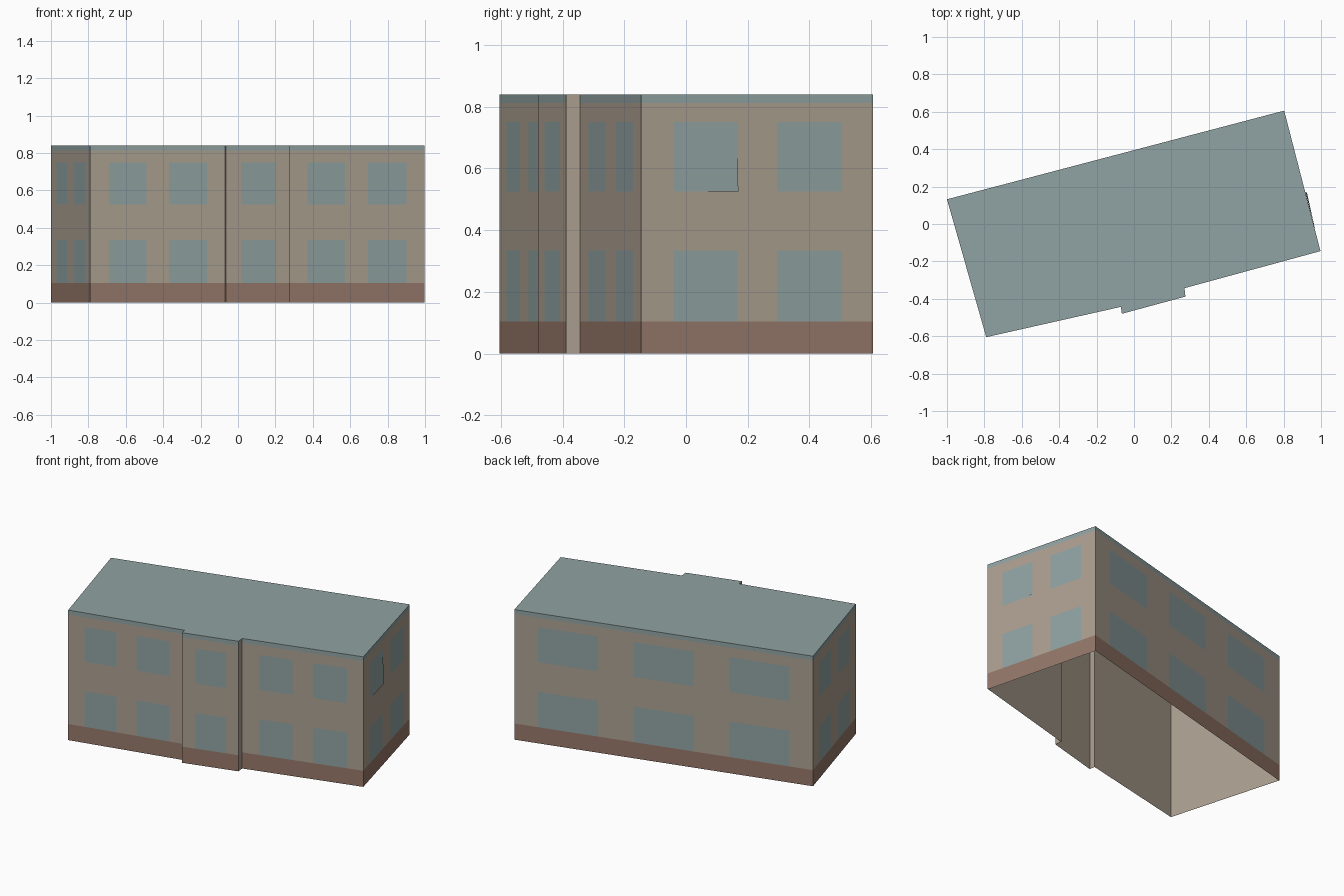
import bpy
import bmesh
from mathutils import Vector

cube = bpy.data.objects.get("Cube")
if cube:
    bpy.data.objects.remove(cube, do_unlink=True)


def make_material(name, rgb):
    mat = bpy.data.materials.new(name)
    mat.use_nodes = True
    mat.diffuse_color = (*rgb, 1)
    mat.node_tree.nodes["Principled BSDF"].inputs["Base Color"].default_value = (*rgb, 1)
    return mat


TAN, TEAL, BROWN = range(3)
MATERIALS = [
    make_material("tan_wall", (0.41, 0.35, 0.28)),
    make_material("grey_teal", (0.28, 0.36, 0.36)),
    make_material("brown_base", (0.30, 0.185, 0.14)),
]


def make_object(name, bm):
    mesh = bpy.data.meshes.new(name)
    bmesh.ops.remove_doubles(bm, verts=bm.verts[:], dist=0.0001)
    bm.to_mesh(mesh)
    bm.free()
    for mat in MATERIALS:
        mesh.materials.append(mat)
    obj = bpy.data.objects.new(name, mesh)
    bpy.context.collection.objects.link(obj)
    return obj


def add_face(bm, points, colour):
    face = bm.faces.new([bm.verts.new(p) for p in points])
    face.material_index = colour


HEIGHT = 0.84
# Row boundaries: base, lower windows, wall, upper windows, wall, roof trim
ROWS = [0, 0.104, 0.334, 0.525, 0.75, 0.812, HEIGHT]
PAIR = [0.14, 0.416, 0.585, 0.866]

# Each wall: name, start corner, window edges as fractions of its length
WALLS = [
    ("front_wall_right", (-0.79, -0.605), PAIR),
    ("bay_side_right", (-0.07, -0.443), None),
    ("bay_front", (-0.065, -0.48), [0.235, 0.78]),
    ("bay_side_left", (0.275, -0.388), None),
    ("front_wall_left", (0.27, -0.343), PAIR),
    ("left_wall", (0.997, -0.145), PAIR),
    ("back_wall", (0.803, 0.606), [0.08, 0.28, 0.4, 0.6, 0.72, 0.92]),
    ("right_wall", (-1.0, 0.132), PAIR),
]
corners = [Vector(w[1]) for w in WALLS]


def point(a, b, t, z):
    p = a.lerp(b, t)
    return Vector((p.x, p.y, z))


# Outer walls, divided into base, window, wall and trim cells
for i, (name, _, windows) in enumerate(WALLS):
    a, b = corners[i], corners[(i + 1) % len(corners)]
    bm = bmesh.new()
    cols = [0] + (windows or []) + [1]
    for c in range(len(cols) - 1):
        for r in range(len(ROWS) - 1):
            if windows is None:
                colour = TAN
            elif r == 0:
                colour = BROWN
            elif r == 5 or (c % 2 == 1 and r in (1, 3)):
                colour = TEAL
            else:
                colour = TAN
            lo, hi = ROWS[r], ROWS[r + 1]
            add_face(bm, [point(a, b, cols[c], lo), point(a, b, cols[c + 1], lo),
                          point(a, b, cols[c + 1], hi), point(a, b, cols[c], hi)], colour)
    make_object(name, bm)

# Flat roof
bm = bmesh.new()
add_face(bm, [(p.x, p.y, HEIGHT) for p in corners], TEAL)
make_object("roof", bm)

# Plain inner lining, seen through the open underside
bm = bmesh.new()
for i in range(len(corners)):
    a, b = corners[i] * 0.995, corners[(i + 1) % len(corners)] * 0.995
    add_face(bm, [point(b, a, 0, 0), point(b, a, 1, 0),
                  point(b, a, 1, HEIGHT - 0.004), point(b, a, 0, HEIGHT - 0.004)], TAN)
make_object("inner_lining", bm)

# Upper window pane with one lower corner standing slightly proud
a, b = corners[5], corners[6]
along = (b - a).normalized()
out = Vector((along.y, -along.x, 0))
bm = bmesh.new()
add_face(bm, [point(a, b, PAIR[0], ROWS[3]) + out * 0.001,
              point(a, b, PAIR[1], ROWS[3]) + out * 0.008,
              point(a, b, PAIR[1], ROWS[4]) + out * 0.001,
              point(a, b, PAIR[0], ROWS[4]) + out * 0.001], TEAL)
make_object("tilted_window_pane", bm)
